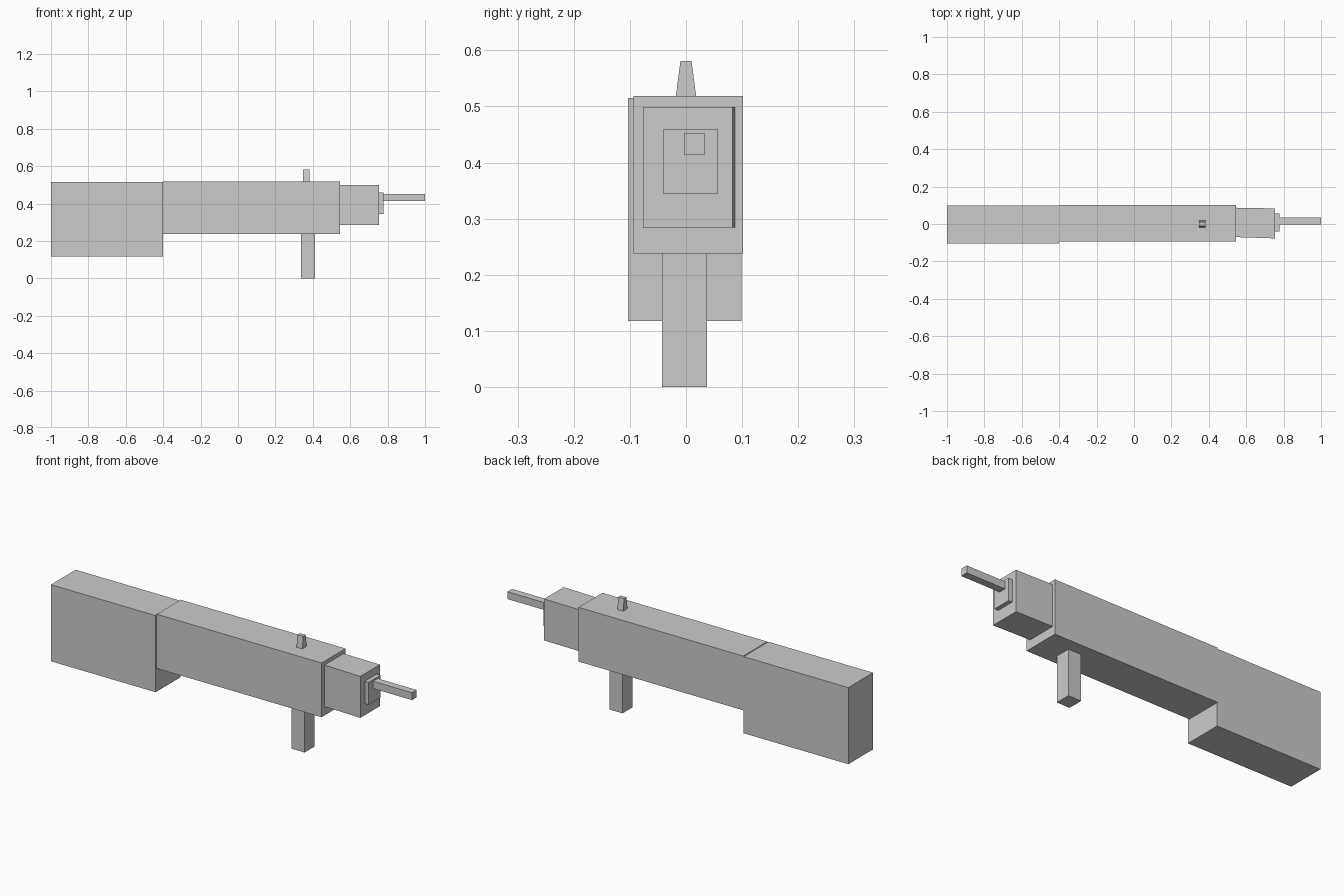
import bpy
import bmesh

if "Cube" in bpy.data.objects:
    bpy.data.objects.remove(bpy.data.objects["Cube"])


def block(name, x, z, y_rear, y_front=None):
    """Box from x, y and z ranges; y range may drift between rear and front."""
    y_front = y_front or y_rear
    bm = bmesh.new()
    bmesh.ops.create_cube(bm, size=2)
    for v in bm.verts:
        i, j, k = (int(c > 0) for c in v.co)
        v.co = (x[i], (y_front if i else y_rear)[j], z[k])
    mesh = bpy.data.meshes.new(name)
    bm.to_mesh(mesh)
    bm.free()
    obj = bpy.data.objects.new(name, mesh)
    bpy.context.collection.objects.link(obj)
    return obj


# Main masses, rear to front
block("stock", (-1.0, -0.4), (0.118, 0.515), (-0.103, 0.099))
block("body", (-0.4, 0.545), (0.238, 0.519), (-0.094, 0.102))
block("front_block", (0.545, 0.755), (0.284, 0.499), (-0.070, 0.087), (-0.077, 0.083))
block("front_plate", (0.755, 0.777), (0.344, 0.460), (-0.040, 0.057))
block("barrel", (0.777, 1.0), (0.414, 0.452), (-0.004, 0.034))

# Lower grip
block("grip", (0.338, 0.412), (0.0, 0.238), (-0.043, 0.037))

# Top sight, narrowing upward across its width
sight = block("sight", (0.348, 0.381), (0.519, 0.581), (-0.018, 0.018))
for v in sight.data.vertices:
    if v.co.z > 0.55:
        v.co.y *= 0.55
